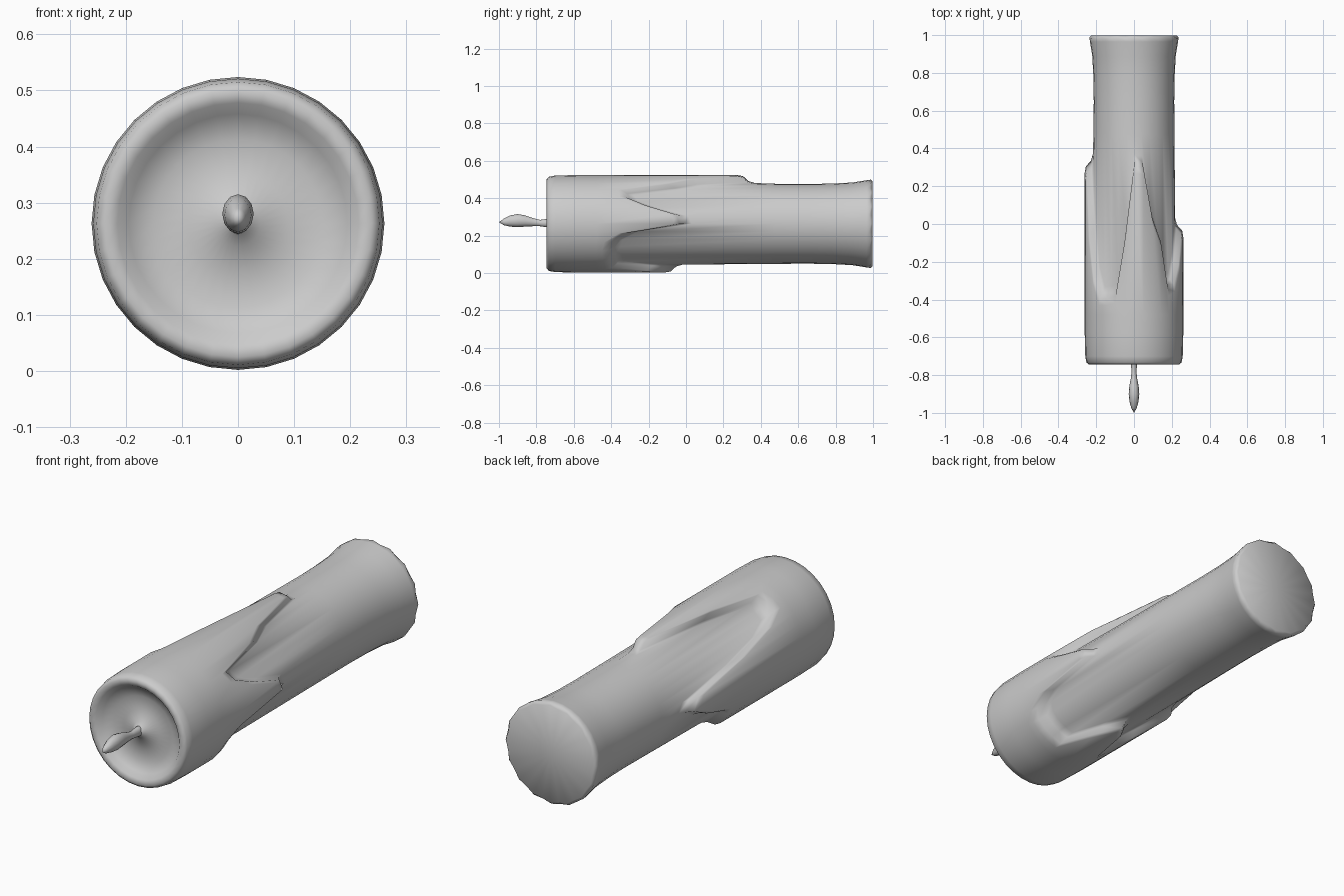
import bpy, bmesh
from math import sin, cos, radians, tau

N, CZ = 32, 0.263

# (angle in degrees, y where the wax drip ends)
DRIPS = [(0, 0.0), (12, -0.02), (24, -0.2), (43, -0.37), (52, -0.1), (67, 0.05),
         (75, 0.25), (80, 0.36), (90, 0.34), (97, 0.05), (113, -0.36), (140, -0.36),
         (155, -0.1), (168, 0.3), (180, 0.34), (195, 0.2), (208, 0.0), (225, 0.08),
         (246, -0.34), (262, -0.06), (275, -0.04), (290, -0.36), (325, -0.38),
         (346, -0.36), (360, 0.0)]


def drip_end(deg):
    for (a, u), (b, v) in zip(DRIPS, DRIPS[1:]):
        if a <= deg <= b:
            return u + (v - u) * (deg - a) / (b - a)


def loft(name, columns, start=None, end=None):
    """Skin a closed tube; columns[i][j] is ring j at side i; tips close the ends."""
    bm = bmesh.new()
    grid = [[bm.verts.new(p) for p in col] for col in columns]
    tips = [bm.verts.new(p) if p else None for p in (start, end)]
    for i, a in enumerate(grid):
        b = grid[(i + 1) % len(grid)]
        for j in range(len(a) - 1):
            bm.faces.new((a[j], b[j], b[j + 1], a[j + 1]))
        for tip, j in zip(tips, (0, -1)):
            if tip:
                bm.faces.new((a[j], b[j], tip))
    bmesh.ops.recalc_face_normals(bm, faces=bm.faces)
    me = bpy.data.meshes.new(name)
    bm.to_mesh(me)
    bm.free()
    me.shade_smooth()
    ob = bpy.data.objects.new(name, me)
    bpy.context.collection.objects.link(ob)
    return ob


# Candle body: dished front, wax layer with drips, flared base
cols = []
for i in range(N):
    t = tau * i / N
    e = drip_end(360 * i / N)
    odd = i % 2
    prof = [(0.018, -0.735), (0.04, -0.715), (0.09, -0.70), (0.15, -0.695),
            (0.195, -0.715), (0.215, -0.738), (0.238, -0.745), (0.252, -0.733),
            (0.258, -0.70), (0.261, -0.58), (0.261, -0.48),
            (0.261, e - 0.07), (0.255, e - 0.035), (0.228, e - 0.005), (0.218, e + 0.03),
            (0.214, 0.48), (0.213, 0.65), (0.215, 0.78), (0.221, 0.89), (0.233, 0.965),
            (0.236 - 0.003 * odd, 0.988 - 0.008 * odd), (0.226 - 0.006 * odd, 0.998)]
    cols.append([(r * cos(t), y, CZ + r * sin(t)) for r, y in prof])
loft("candle_body", cols, end=(0, 0.99, CZ))

# Wick with flame-shaped tip: (y, half width, half height, centre z)
WICK = [(-0.70, 0.02, 0.025, 0.265), (-0.745, 0.016, 0.022, 0.267), (-0.78, 0.013, 0.017, 0.267),
        (-0.82, 0.017, 0.022, 0.272), (-0.86, 0.025, 0.03, 0.278), (-0.90, 0.028, 0.035, 0.280),
        (-0.94, 0.024, 0.03, 0.278), (-0.975, 0.014, 0.017, 0.273)]
cols = [[(w * cos(tau * i / 12), y, z + h * sin(tau * i / 12)) for y, w, h, z in WICK]
        for i in range(12)]
loft("wick", cols, start=(0, -0.70, 0.265), end=(0, -1.0, 0.272))
